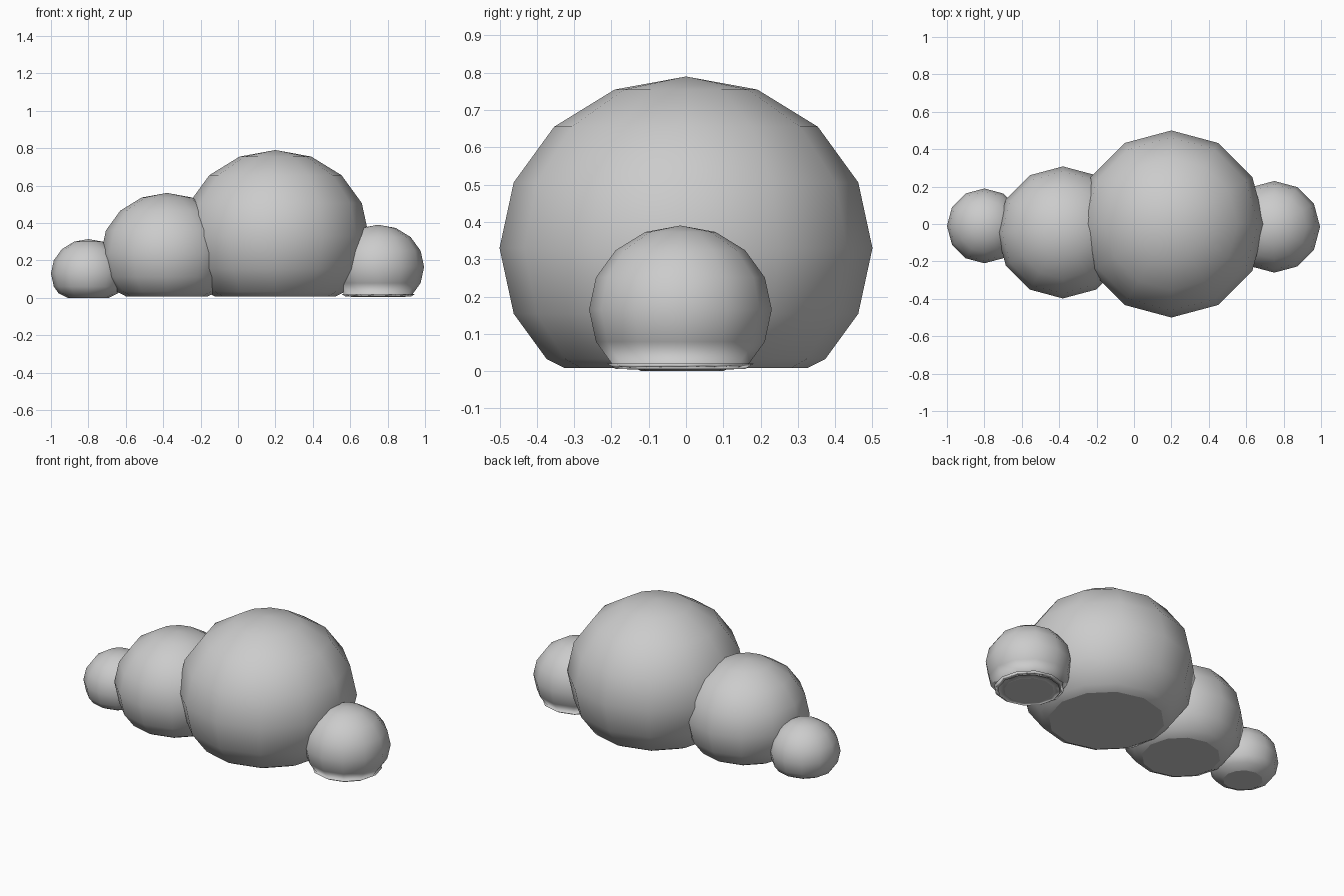
import bpy
import bmesh
from mathutils import Matrix, Vector

cube = bpy.data.objects.get("Cube")
if cube:
    bpy.data.objects.remove(cube, do_unlink=True)

# Single soft grey for the whole cloud
grey = bpy.data.materials.new("cloud_grey")
grey.use_nodes = True
grey.diffuse_color = (0.6, 0.6, 0.6, 1)
grey.node_tree.nodes["Principled BSDF"].inputs["Base Color"].default_value = (0.6, 0.6, 0.6, 1)


def puff(name, center, radius, floor, bevel=0.03):
    """Slightly squashed low-poly ball, cut flat at the floor with a bevelled rim."""
    bm = bmesh.new()
    bmesh.ops.create_uvsphere(bm, u_segments=12, v_segments=8, radius=radius)
    bmesh.ops.transform(bm, matrix=Matrix.Translation(center) @ Matrix.Diagonal((1, 1, 0.92, 1)),
                        verts=bm.verts)

    # Flat underside
    bmesh.ops.bisect_plane(bm, geom=bm.verts[:] + bm.edges[:] + bm.faces[:],
                           plane_co=(0, 0, floor), plane_no=(0, 0, 1), clear_inner=True)
    rim = [e for e in bm.edges if e.is_boundary]
    bmesh.ops.contextual_create(bm, geom=rim)
    rim = [e for e in bm.edges if all(abs(v.co.z - floor) < 1e-4 for v in e.verts)]
    bmesh.ops.bevel(bm, geom=rim, offset=bevel, offset_type='OFFSET', segments=1,
                    profile=0.5, affect='EDGES')
    bmesh.ops.recalc_face_normals(bm, faces=bm.faces)

    # Rounded shading everywhere except the underside
    for f in bm.faces:
        f.smooth = f.normal.dot(Vector((0, 0, -1))) < 0.999

    mesh = bpy.data.meshes.new(name)
    bm.to_mesh(mesh)
    bm.free()
    mesh.materials.append(grey)
    obj = bpy.data.objects.new(name, mesh)
    bpy.context.collection.objects.link(obj)
    return obj


puff("large_puff", (0.2, 0, 0.33), 0.5, 0.008)
puff("medium_puff", (-0.38, -0.045, 0.236), 0.353, 0.008)
puff("left_small_puff", (0.75, -0.015, 0.165), 0.245, 0.004)
puff("right_small_puff", (-0.8, -0.01, 0.13), 0.2, 0.0)
